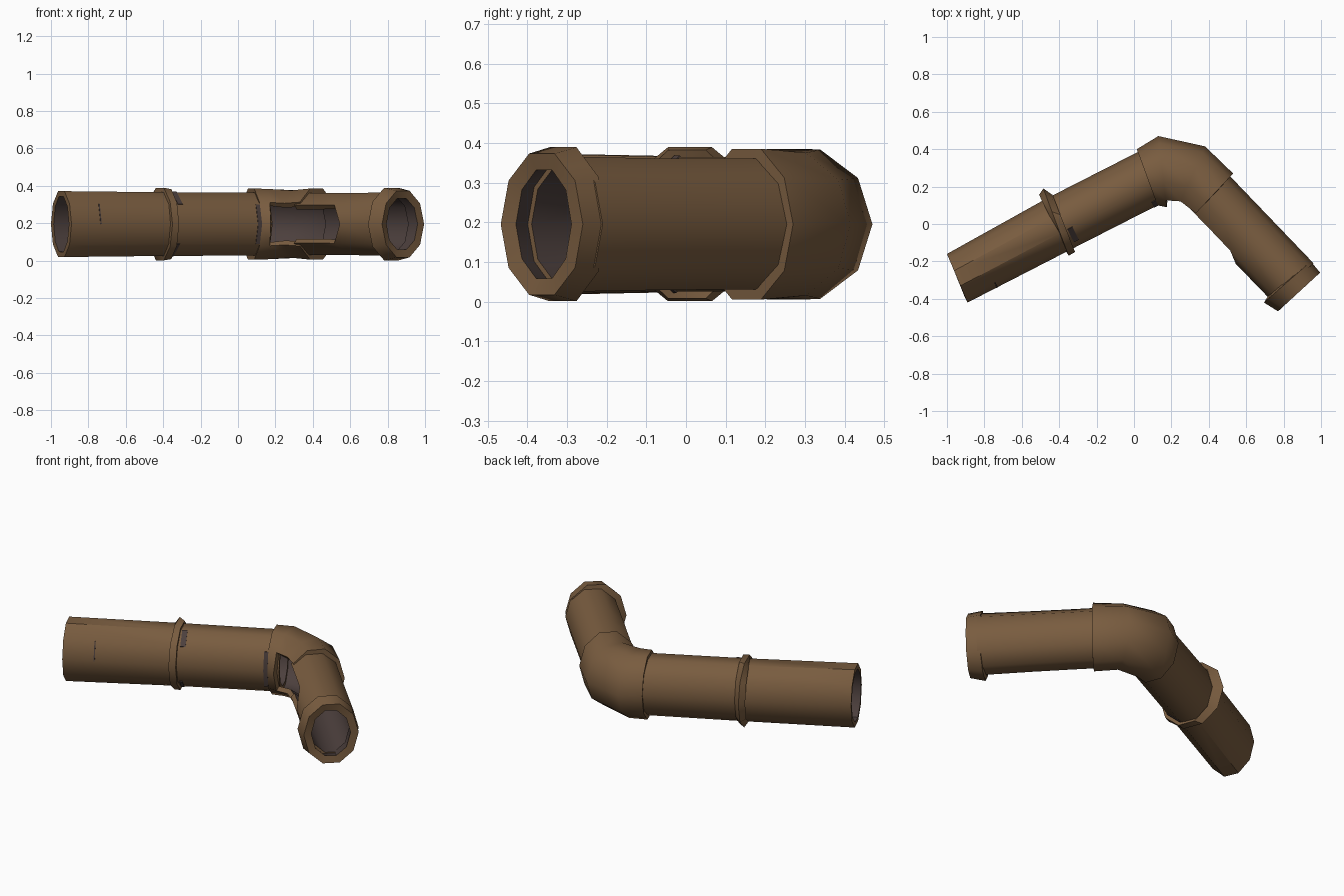
import bpy, math
from mathutils import Vector

if "Cube" in bpy.data.objects:
    bpy.data.objects.remove(bpy.data.objects["Cube"])

SIDES = 10
MID_Z = 0.195


def material(name, rgb):
    m = bpy.data.materials.new(name)
    m.diffuse_color = (*rgb, 1)
    m.use_nodes = True
    m.node_tree.nodes["Principled BSDF"].inputs["Base Color"].default_value = m.diffuse_color
    return m


BROWN = material("rusty brown", (0.19, 0.107, 0.05))
DARK = material("dark rust", (0.072, 0.05, 0.046))


def ring(outer, inner, half_height, inner_shift=(0, 0)):
    """Ten-sided ring spanning two plan points; side corners can be shifted."""
    o, i = Vector((*outer, MID_Z)), Vector((*inner, MID_Z))
    c, r = (o + i) / 2, (o - i) / 2
    up = Vector((0, 0, half_height / math.sin(math.radians(72))))
    pts = []
    for k in range(SIDES):
        a = 2 * math.pi * k / SIDES
        p = c + r * math.cos(a) + up * math.sin(a)
        if k in (4, 6):
            p += Vector((*inner_shift, 0))
        pts.append(p)
    return pts


def blend(a, b, t, grow=1.0):
    pts = [p.lerp(q, t) for p, q in zip(a, b)]
    c = sum(pts, Vector()) / SIDES
    return [c + (p - c) * grow for p in pts]


def tube(name, rings, wall, skip=(), keep=None, mats=(BROWN, DARK)):
    """Loft rings; skip holds (segment, side) holes, keep limits the sides."""
    verts = [p for r in rings for p in r]
    faces = []
    for s in range(len(rings) - 1):
        for k in range(SIDES):
            if (s, k) in skip or (keep and k not in keep):
                continue
            a, b, n = s * SIDES, (s + 1) * SIDES, (k + 1) % SIDES
            faces.append((a + k, a + n, b + n, b + k))
    me = bpy.data.meshes.new(name)
    me.from_pydata(verts, [], faces)
    for m in mats:
        me.materials.append(m)
    ob = bpy.data.objects.new(name, me)
    bpy.context.collection.objects.link(ob)
    bpy.ops.object.select_all(action='DESELECT')
    ob.select_set(True)
    bpy.context.view_layer.objects.active = ob
    # wall thickness grows inward, with the dark colour on the inside
    mod = ob.modifiers.new("wall", 'SOLIDIFY')
    mod.thickness = wall
    mod.offset = -1
    mod.material_offset = len(mats) - 1
    bpy.ops.object.modifier_apply(modifier="wall")
    bpy.ops.object.shade_smooth_by_angle(angle=math.radians(42))
    return ob


# long straight pipe, in two runs joined under the middle collar
p0 = ring((-1.0, -0.16), (-0.89, -0.42), 0.176)
p1 = ring((-0.47, 0.135), (-0.335, -0.135), 0.17)
p2 = ring((0.06, 0.405), (0.185, 0.13), 0.168)
tube("long_pipe", [p0, p1, p2], 0.03)

# middle collar
tube("middle_collar", [
    ring((-0.485, 0.19), (-0.35, -0.17), 0.194),
    ring((-0.435, 0.155), (-0.315, -0.15), 0.187)], 0.04)

# elbow, torn open on the inside of the bend
tube("elbow", [
    ring((0.015, 0.40), (0.125, 0.10), 0.19),
    ring((0.13, 0.47), (0.175, 0.09), 0.188),
    ring((0.38, 0.415), (0.235, 0.09), 0.18),
    ring((0.53, 0.27), (0.31, 0.035), 0.19)],
    0.03, skip={(s, k) for s in (1, 2) for k in (4, 5)})

# short pipe, with a jagged hole running back from the elbow
q0 = ((0.49, 0.28), (0.28, 0.06))
q1 = ((0.96, -0.21), (0.735, -0.41))


def short_ring(t, h, shift=(0, 0)):
    pts = [Vector(a).lerp(Vector(b), t) for a, b in zip(q0, q1)]
    return ring(pts[0], pts[1], h, shift)


tube("short_pipe", [
    short_ring(0, 0.165),
    short_ring(0.3, 0.165),
    short_ring(0.58, 0.166, (-0.05, 0.05)),
    short_ring(1, 0.17)],
    0.03, skip={(s, k) for s in (0, 1) for k in (4, 5)})

# collar at the open end of the short pipe
tube("end_collar", [
    ring((0.945, -0.20), (0.695, -0.42), 0.194),
    ring((0.995, -0.26), (0.77, -0.467), 0.178)], 0.045)

# thin dark rust patches beside the collars
patches = [
    (p1, p2, 0.85, 0.89, {4, 5}),
    (p1, p2, 0.05, 0.10, {3}),
    (p1, p2, 0.04, 0.07, {6}),
    (p0, p1, 0.28, 0.29, {4}),
]
for n, (a, b, t0, t1, sides) in enumerate(patches):
    tube(f"rust_patch_{n + 1}",
         [blend(a, b, t0, 1.02), blend(a, b, t1, 1.02)],
         0.004, keep=sides, mats=(DARK,))
